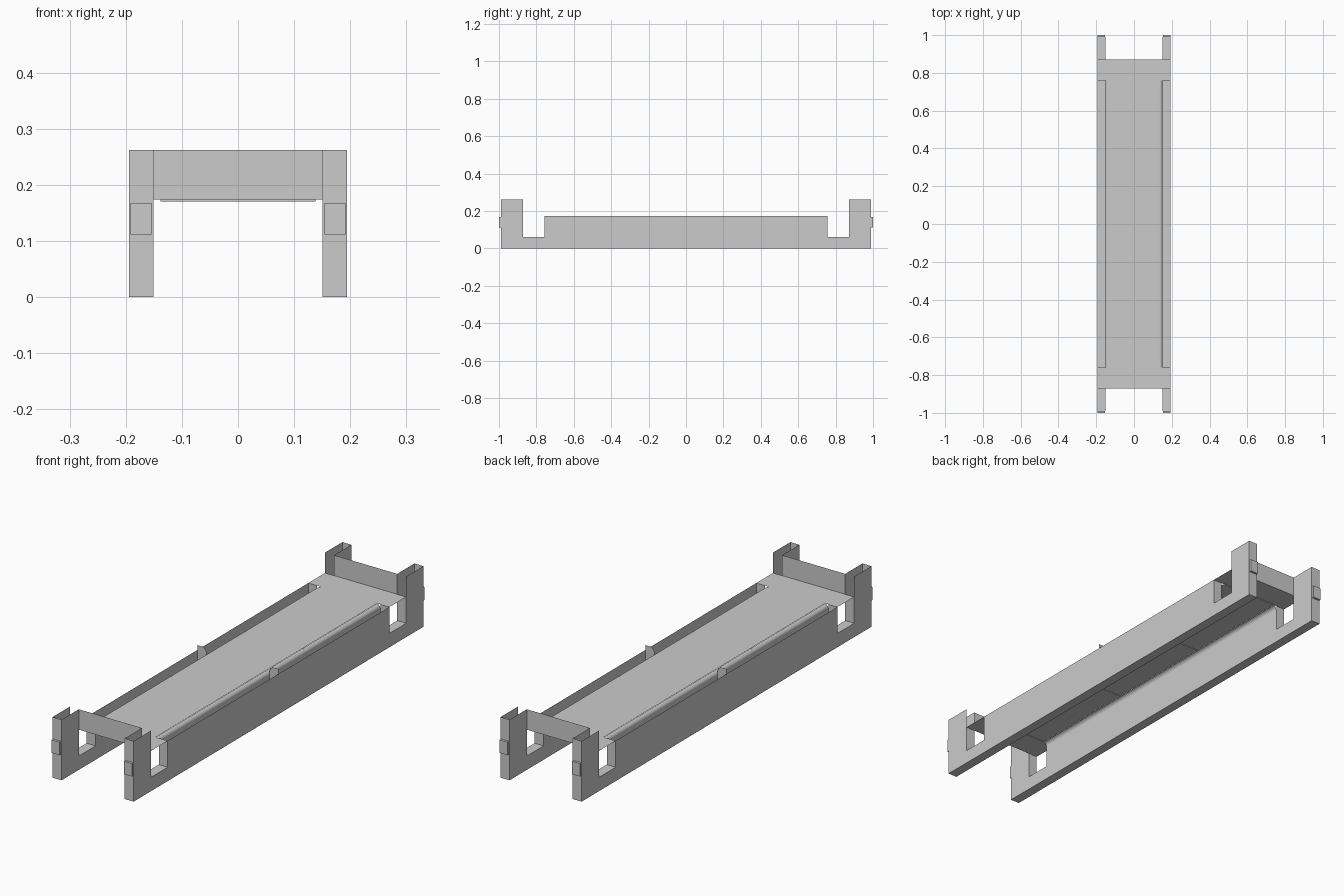
import bpy, math

if "Cube" in bpy.data.objects:
    bpy.data.objects.remove(bpy.data.objects["Cube"])

OUT, INN = 0.194, 0.151        # outer and inner faces of the hollow side rails
TOP, DECK, NOTCH = 0.262, 0.174, 0.06
Y_MID, Y_POST, Y_END = 0.757, 0.872, 0.99


def make(name, faces, mirror=(True, True)):
    """Sheet part from polygons, mirrored across the centre planes."""
    verts, polys = [], []
    for f in faces:
        polys.append(range(len(verts), len(verts) + len(f)))
        verts += f
    me = bpy.data.meshes.new(name)
    me.from_pydata(verts, [], [list(p) for p in polys])
    ob = bpy.data.objects.new(name, me)
    bpy.context.collection.objects.link(ob)
    if any(mirror):
        m = ob.modifiers.new("mirror", 'MIRROR')
        m.use_axis = (mirror[0], mirror[1], False)
    return ob


def strip(profile, place):
    """Quads swept between two copies of an open profile."""
    return [[place(p, 0), place(q, 0), place(q, 1), place(p, 1)]
            for p, q in zip(profile, profile[1:])]


def rail_side(x, mid_height):
    return [(x, y, z) for y, z in (
        (0, 0), (Y_END, 0), (Y_END, TOP), (Y_POST, TOP), (Y_POST, NOTCH),
        (Y_MID, NOTCH), (Y_MID, mid_height), (0, mid_height))]


def rect_xy(x0, x1, y0, y1, z):
    return [(x0, y0, z), (x1, y0, z), (x1, y1, z), (x0, y1, z)]


# Side rails: outer and inner sheets with end posts and notches
make("outer_rail", [rail_side(OUT, DECK)])
make("inner_rail", [rail_side(INN, 0.157)])
make("rail_bottom", [rect_xy(INN, OUT, 0, Y_END, 0)])

# Lining of the notch
make("notch_lining", strip(
    [(Y_MID, DECK), (Y_MID, NOTCH), (Y_POST, NOTCH), (Y_POST, DECK)],
    lambda p, k: ((INN, OUT)[k], p[0], p[1])))

# Rounded shoulder joining the inner rail to the deck
r = 0.016
arc = [(INN - r + r * math.cos(a), DECK - 0.001 - r + r * math.sin(a))
       for a in (math.pi / 2 * i / 5 for i in range(6))]
make("deck_shoulder", strip(arc, lambda p, k: (p[0], k * Y_MID, p[1])))

# Deck with wide ends covering the notches
make("deck", [rect_xy(0, INN - r, 0, Y_MID, DECK),
              rect_xy(0, OUT, Y_MID, Y_POST, DECK)])

# End caps of the posts
make("post_end", [[(INN, Y_END, 0), (OUT, Y_END, 0),
                   (OUT, Y_END, TOP), (INN, Y_END, TOP)]])

# Raised pads on the post ends
x0, x1, z0, z1 = 0.154, 0.192, 0.112, 0.168
loop = [(x0, z0), (x1, z0), (x1, z1), (x0, z1)]
pad = strip(loop + loop[:1], lambda p, k: (p[0], (Y_END, 1.0)[k], p[1]))
make("post_pad", pad + [[(x, 1.0, z) for x, z in loop]])

# Cross plates between the posts
make("end_plate", [[(-INN, Y_POST, DECK), (INN, Y_POST, DECK),
                    (INN, Y_POST, TOP), (-INN, Y_POST, TOP)]], (False, True))

# Rounded ribs standing in the rails at mid length
rr = 0.022
rib = [(INN, 0.0), (OUT, 0.0), (OUT, 0.195)] + [
    (INN + rr + rr * math.cos(a), 0.195 - rr + rr * math.sin(a))
    for a in (math.pi / 2 * (1 + i / 5) for i in range(6))]
make("rail_rib", [[(x, 0, z) for x, z in rib]], (True, False))

# Shallow cross ribs under the deck
for i, y in enumerate((0.253, 0.757)):
    prof = [(y - 0.004, DECK), (y - 0.004, 0.171), (y + 0.004, 0.171), (y + 0.004, DECK)]
    make(f"deck_rib_{i}", strip(
        prof, lambda p, k: ((-1, 1)[k] * 0.138, p[0], p[1])), (False, True))
